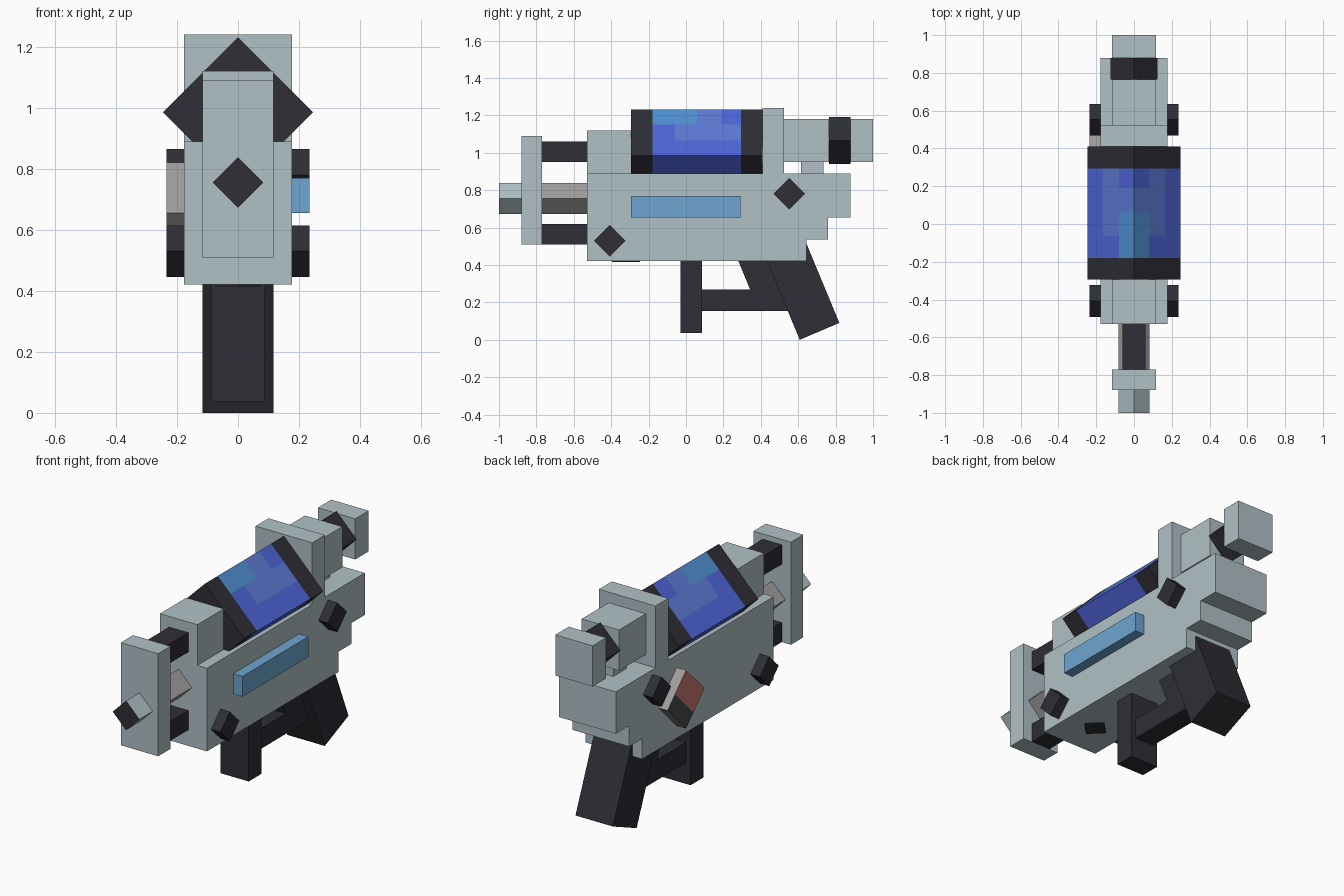
import bpy, bmesh, math
from mathutils import Vector

if "Cube" in bpy.data.objects:
    bpy.data.objects.remove(bpy.data.objects["Cube"])


def material(name, r, g, b):
    lin = [((c / 255 + 0.055) / 1.055) ** 2.4 for c in (r, g, b)]
    m = bpy.data.materials.new(name)
    m.diffuse_color = (*lin, 1)
    m.use_nodes = True
    m.node_tree.nodes["Principled BSDF"].inputs["Base Color"].default_value = m.diffuse_color
    return m


SHELL = material("pale_shell", 176, 193, 198)
DARK = material("dark_metal", 46, 46, 54)
BLUE = material("deep_blue", 78, 100, 215)
MID = material("mid_blue", 92, 122, 212)
LIGHT = material("light_blue", 80, 145, 210)
PANEL = material("panel_blue", 109, 165, 208)
GREY = material("grey_metal", 160, 157, 157)
RED = material("dull_red", 202, 120, 114)
CHARCOAL = material("charcoal", 72, 76, 78)


def finish(name, bm, mats):
    bmesh.ops.recalc_face_normals(bm, faces=bm.faces)
    me = bpy.data.meshes.new(name)
    bm.to_mesh(me)
    bm.free()
    for m in mats:
        me.materials.append(m)
    ob = bpy.data.objects.new(name, me)
    bpy.context.collection.objects.link(ob)
    return ob


def prism(axis, pts, a, b):
    """Extrude a closed profile from a to b along x (y,z points) or y (x,z points)."""
    bm = bmesh.new()
    place = (lambda p: (a, p[0], p[1])) if axis == 'x' else (lambda p: (p[0], a, p[1]))
    face = bm.faces.new([bm.verts.new(place(p)) for p in pts])
    ext = bmesh.ops.extrude_face_region(bm, geom=[face])
    step = Vector((b - a, 0, 0)) if axis == 'x' else Vector((0, b - a, 0))
    bmesh.ops.translate(bm, vec=step,
                        verts=[v for v in ext['geom'] if isinstance(v, bmesh.types.BMVert)])
    bmesh.ops.recalc_face_normals(bm, faces=bm.faces)
    return bm


def diamond(u, v, r):
    return [(u, v + r), (u + r, v), (u, v - r), (u - r, v)]


def side_profile(name, pts, half, mat):
    return finish(name, prism('x', pts, -half, half), [mat])


def box(name, half, y0, y1, z0, z1, mat):
    return side_profile(name, [(y0, z0), (y1, z0), (y1, z1), (y0, z1)], half, mat)


def slice_at(bm, co, no):
    bmesh.ops.bisect_plane(bm, geom=bm.verts[:] + bm.edges[:] + bm.faces[:],
                           plane_co=co, plane_no=no)


# Main body with stepped rear underside
side_profile("body", [(-.53, .42), (.645, .42), (.645, .535), (.76, .535), (.76, .653),
                      (.88, .653), (.88, .89), (-.53, .89)], .177, SHELL)
box("front_top_block", .117, -.53, -.295, .89, 1.12, SHELL)

# Muzzle
box("muzzle_plate", .117, -.88, -.77, .51, 1.09, SHELL)
box("upper_rod", .06, -.77, -.53, .95, 1.06, DARK)
box("lower_rod", .06, -.77, -.53, .51, .62, DARK)
finish("barrel", prism('y', diamond(0, .755, .083), -.77, -.53), [GREY])
tip = finish("barrel_tip", prism('y', diamond(0, .755, .083), -1, -.88), [SHELL, DARK])
for p in tip.data.polygons:
    p.material_index = int(p.normal.y < -.9)

# Tank: dark end caps and a blue centre with lighter patches along the ridge
for name, y0, y1 in (("tank_front_cap", -.295, -.18), ("tank_rear_cap", .295, .41)):
    finish(name, prism('y', diamond(0, .985, .246), y0, y1), [DARK])
bm = prism('y', diamond(0, .985, .246), -.18, .295)
for x in (-.165, -.08, .08, .165):
    slice_at(bm, (x, 0, 0), (1, 0, 0))
for y in (-.06, .06, .19):
    slice_at(bm, (0, y, 0), (0, 1, 0))
tank = finish("tank", bm, [BLUE, MID, LIGHT])
for p in tank.data.polygons:
    d, y = abs(p.center.x), p.center.y
    if p.normal.z > .3:
        if d < .08:
            p.material_index = 2 if y < .06 else (0 if y > .19 else 1)
        elif d < .165:
            p.material_index = int(y > -.06)

# Rear bracket and sight
box("rear_bracket", .177, .41, .525, .89, 1.24, SHELL)
box("sight_block", .117, .525, .765, .95, 1.18, SHELL)
box("sight_support", .06, .615, .735, .89, .95, SHELL)
finish("sight_ring", prism('y', diamond(0, 1.066, .125), .765, .88), [DARK])
box("sight_end", .117, .88, 1, .95, 1.18, SHELL)

# Side studs
for side, s in (("right", 1), ("left", -1)):
    for end, y, z in (("front", -.408, .53), ("rear", .552, .78)):
        finish(f"{end}_stud_{side}", prism('x', diamond(y, z, .084), s * .177, s * .235), [DARK])

# Right light strip
finish("side_strip", prism('x', [(-.295, .655), (.292, .655), (.292, .77), (-.295, .77)],
                           .177, .235), [PANEL])

# Left two-tone badge plate
bm = prism('x', diamond(.335, .655, .165), -.177, -.235)
slice_at(bm, (0, .368, .655), (0, 1, -1))
badge = finish("side_badge", bm, [GREY, RED, CHARCOAL])
for p in badge.data.polygons:
    if p.normal.x < -.9:
        p.material_index = 1 if p.center.y - p.center.z < -.287 else 2

# Diamond plate under the body
bm = bmesh.new()
bmesh.ops.create_cone(bm, cap_ends=True, segments=4, radius1=.075, radius2=.075, depth=.006)
plate = finish("underside_plate", bm, [DARK])
plate.location = (0, -.32, .418)

# Handles
box("front_handle", .088, -.03, .085, .035, .42, DARK)
box("handle_bar", .06, .085, .58, .155, .27, DARK)
side_profile("trigger", [(.272, .44), (.342, .27), (.52, .27), (.45, .44)], .06, DARK)
side_profile("rear_grip", [(.608, 0), (.82, .09), (.625, .56), (.413, .47)], .117, DARK)
